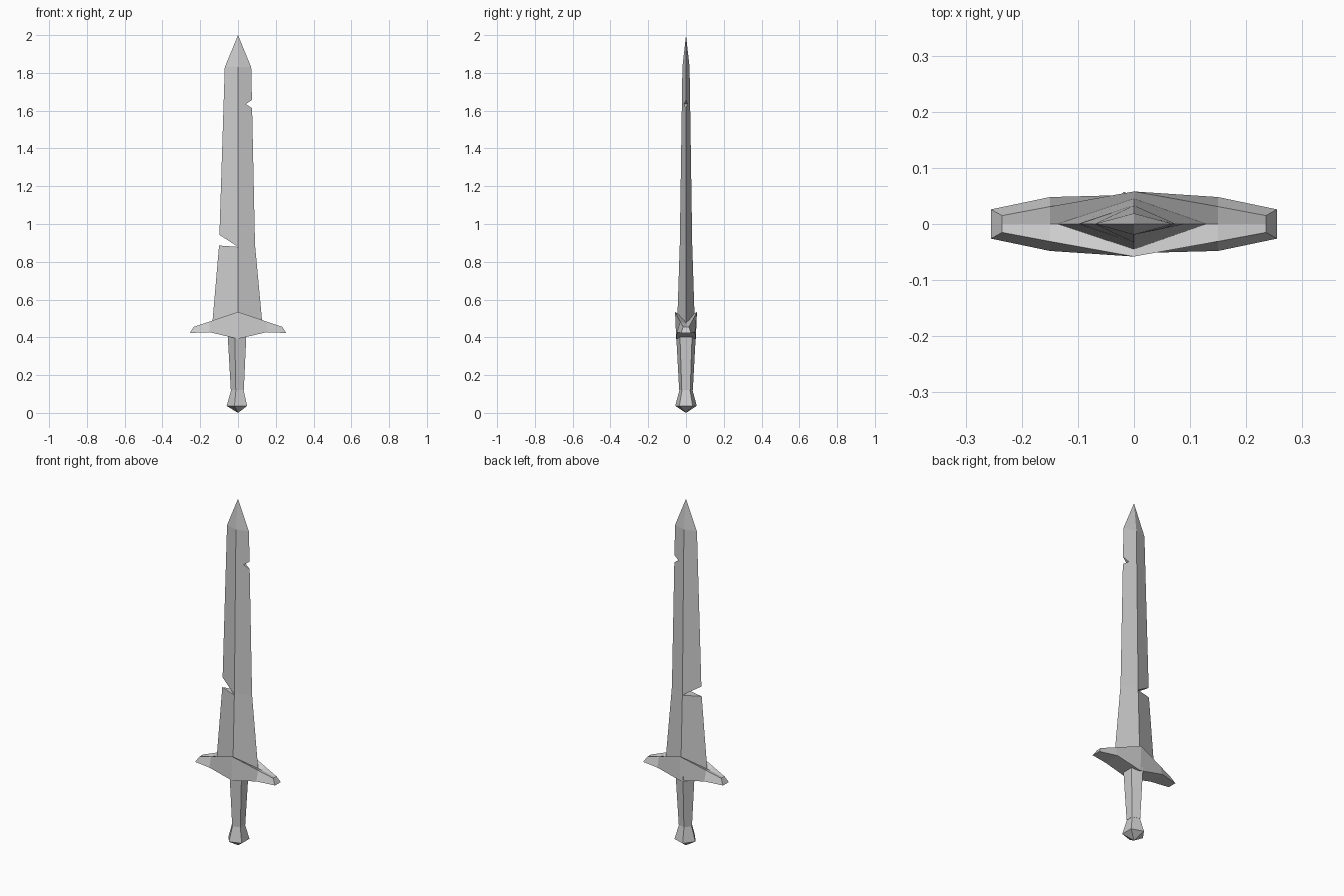
import bpy, bmesh, math

if "Cube" in bpy.data.objects:
    bpy.data.objects.remove(bpy.data.objects["Cube"])

grey = bpy.data.materials.new("plain grey")
grey.use_nodes = True
colour = (0.6, 0.6, 0.6, 1)
grey.diffuse_color = colour
grey.node_tree.nodes["Principled BSDF"].inputs["Base Color"].default_value = colour


def loft(name, rings):
    """Skin a list of equal rings and cap both ends."""
    bm = bmesh.new()
    loops = [[bm.verts.new(p) for p in ring] for ring in rings]
    for a, b in zip(loops, loops[1:]):
        for i in range(len(a)):
            j = (i + 1) % len(a)
            bm.faces.new((a[i], a[j], b[j], b[i]))
    bm.faces.new(loops[0])
    bm.faces.new(loops[-1])
    bmesh.ops.remove_doubles(bm, verts=bm.verts, dist=0.0005)
    bmesh.ops.recalc_face_normals(bm, faces=bm.faces)
    mesh = bpy.data.meshes.new(name)
    bm.to_mesh(mesh)
    bm.free()
    mesh.materials.append(grey)
    obj = bpy.data.objects.new(name, mesh)
    bpy.context.collection.objects.link(obj)
    return obj


# Blade: diamond sections of (height, right edge, left edge, half thickness)
blade = loft("blade", [
    [(right, 0, z), (0, -t, z), (left, 0, z), (0, t, z)]
    for z, right, left, t in [
        (0.46, -0.137, 0.13, 0.047), (0.89, -0.1, 0.09, 0.033),
        (1.83, -0.07, 0.07, 0.019), (2, 0, 0, 0)]])

# Battle notches cut through the edges
notches = {
    "lower_notch_cutter": [(-0.2, 0.886), (-0.1, 0.886), (0, 0.879),
                           (-0.055, 0.915), (-0.095, 0.94), (-0.2, 1.0)],
    "upper_notch_cutter": [(0.12, 1.595), (0.075, 1.613), (0.042, 1.635),
                           (0.072, 1.655), (0.12, 1.69)],
}
for name, outline in notches.items():
    cutter = loft(name, [[(x, y, z) for x, z in outline] for y in (-0.1, 0.1)])
    cutter.hide_render = True
    cutter.hide_set(True)
    cutter.display_type = 'WIRE'
    cut = blade.modifiers.new(name, 'BOOLEAN')
    cut.operation = 'DIFFERENCE'
    cut.solver = 'EXACT'
    cut.object = cutter

# Crossguard: mirrored sections of (top x, y, z), (bottom x, y, z), top dip
half = [((0.235, 0.015, 0.455), (0.255, 0.026, 0.423), 0),
        ((0.15, 0.031, 0.484), (0.15, 0.048, 0.427), 0.01),
        ((0, 0.058, 0.535), (0, 0.052, 0.392), 0.035)]


def guard_ring(section, side):
    (tx, ty, tz), (bx, by, bz), dip = section
    return [(side * tx, -ty, tz), (side * tx, 0, tz - dip), (side * tx, ty, tz),
            (side * bx, by, bz), (side * bx, -by, bz)]


loft("crossguard", [guard_ring(s, -1) for s in half]
     + [guard_ring(s, 1) for s in half[-2::-1]])


def pentagon(radius, z):
    turns = [math.pi + i * math.tau / 5 for i in range(5)]
    return [(radius * math.cos(a), radius * math.sin(a), z) for a in turns]


# Five-sided grip and pommel
loft("grip", [pentagon(0.038, 0.12), pentagon(0.055, 0.42)])
loft("pommel", [pentagon(0, 0), pentagon(0.06, 0.037), pentagon(0.035, 0.125)])
